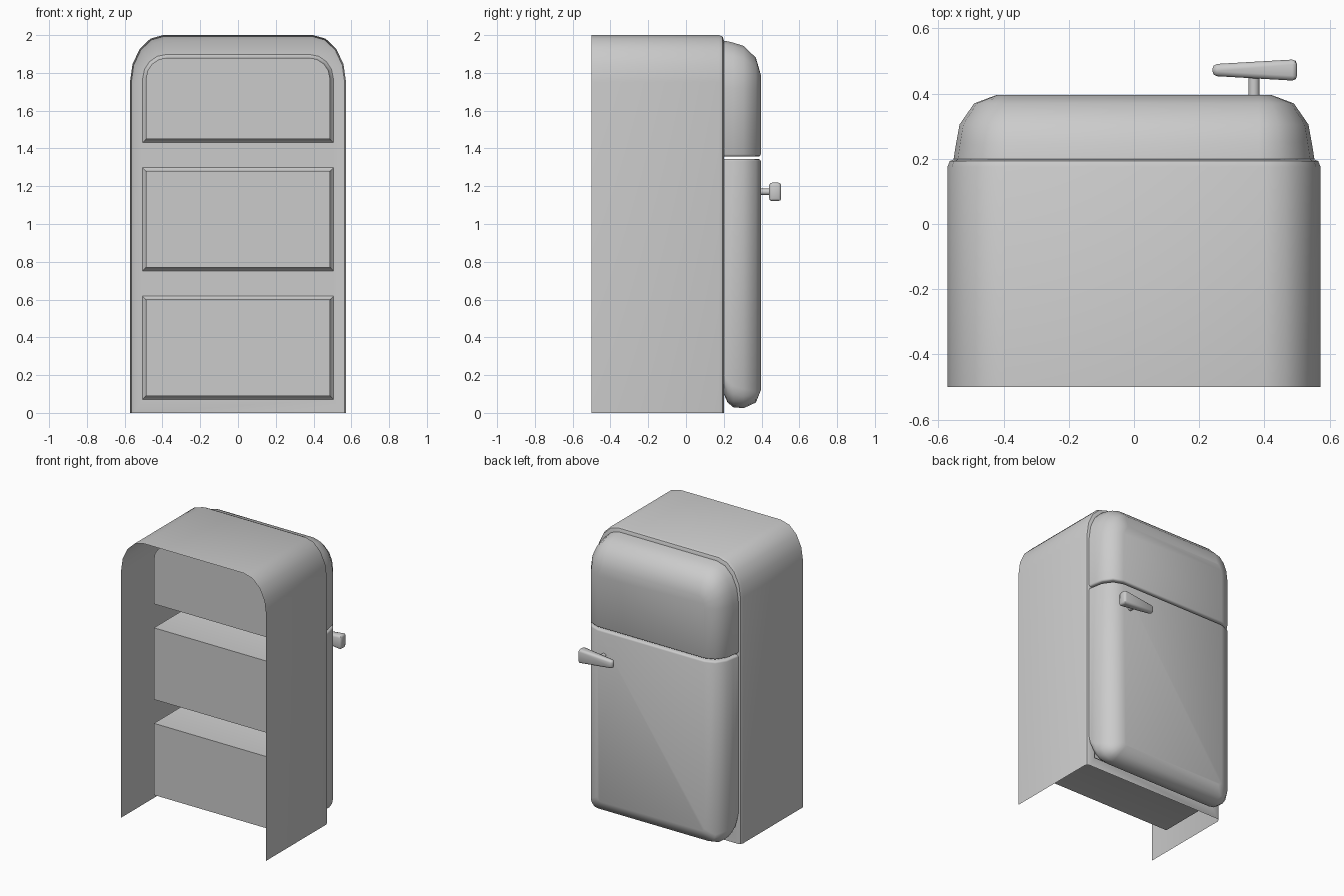
import bpy, bmesh, math

if "Cube" in bpy.data.objects:
    bpy.data.objects.remove(bpy.data.objects["Cube"])


def outline(hx, zb, zt, top=None, bot=None, n=4):
    """Closed (x, z) outline with optional elliptical top / bottom corners."""
    pts = []
    for sx, z, sz, r, a0 in ((1, zb, 1, bot, -90), (1, zt, -1, top, 0),
                             (-1, zt, -1, top, 90), (-1, zb, 1, bot, 180)):
        if not r:
            pts.append((sx * hx, z))
            continue
        cx, cz = sx * (hx - r[0]), z + sz * r[1]
        for i in range(n + 1):
            a = math.radians(a0 + 90 * i / n)
            pts.append((cx + r[0] * math.cos(a), cz + r[1] * math.sin(a)))
    return pts


def ring(bm, pts, y):
    return [bm.verts.new((x, y, z)) for x, z in pts]


def loft(bm, rings):
    for a, b in zip(rings, rings[1:]):
        for i in range(len(a)):
            j = (i + 1) % len(a)
            bm.faces.new((a[i], a[j], b[j], b[i]))


def finish(bm, name, angle=40):
    bmesh.ops.recalc_face_normals(bm, faces=bm.faces[:])
    me = bpy.data.meshes.new(name)
    bm.to_mesh(me)
    bm.free()
    ob = bpy.data.objects.new(name, me)
    bpy.context.collection.objects.link(ob)
    bpy.context.view_layer.objects.active = ob
    ob.select_set(True)
    bpy.ops.object.shade_smooth_by_angle(angle=math.radians(angle))
    ob.select_set(False)
    return ob


def loop_edges(bm, r):
    return [bm.edges.get((r[i], r[(i + 1) % len(r)])) for i in range(len(r))]


# Cabinet shell, open at the -y side and underneath
bm = bmesh.new()
shell = []
for y, d in ((-0.5, 0), (0.175, 0), (0.193, 0.007), (0.2, 0.025)):
    pts = outline(0.572 - d, 0, 2 - d, (0.175 - d / 2, 0.25 - d / 2))
    shell.append(ring(bm, pts, y))
for a, b in zip(shell, shell[1:]):
    for i in range(len(a)):
        j = (i + 1) % len(a)
        if a[i].co.z > 0 or a[j].co.z > 0:
            bm.faces.new((a[i], a[j], b[j], b[i]))
# a floor edge for the wall behind the doors
rim = shell[-1]
bm.edges.new((rim[-1], rim[0])) if not bm.edges.get((rim[-1], rim[0])) else None
for i in range(len(rim)):
    j = (i + 1) % len(rim)
    if not bm.edges.get((rim[i], rim[j])):
        bm.edges.new((rim[i], rim[j]))
fill = loop_edges(bm, rim)

# Three storage compartments opening through the wall, seen as boxes from -y
for zb, zt, r in ((0.09, 0.6, None), (0.77, 1.28, None), (1.45, 1.88, 0.11)):
    rings = []
    for y, d in ((0.2, 0.018), (0.188, 0.005), (0.17, 0), (-0.25, 0)):
        rings.append(ring(bm, outline(0.487 + d, zb - d, zt + d,
                                      (r + d, r + d) if r else None), y))
    loft(bm, rings)
    bm.faces.new(rings[-1])
    fill += loop_edges(bm, rings[0])
bmesh.ops.triangle_fill(bm, use_beauty=True, use_dissolve=False, edges=fill)
for v in [v for v in bm.verts if not v.link_faces]:
    bm.verts.remove(v)
finish(bm, "cabinet")

# Doors: one pillow form (y, half width, top, bottom) split in two
LEVELS = ((0.2, 0.553, 1.97, 0.10), (0.22, 0.55, 1.967, 0.055),
          (0.25, 0.545, 1.96, 0.03), (0.305, 0.535, 1.943, 0.025),
          (0.37, 0.49, 1.88, 0.055), (0.396, 0.42, 1.79, 0.12))


def door(name, split, upper):
    bm = bmesh.new()
    rings = []
    for y, hx, zt, zb in LEVELS:
        d = 0.553 - hx
        if upper:
            pts = outline(hx, split, zt, (0.17 - d, 0.25 - (1.97 - zt)))
        else:
            r = max(0.12 - d, 0.03)
            pts = outline(hx, zb, split, None, (r, r))
        rings.append(ring(bm, pts, y))
    loft(bm, rings)
    bm.faces.new(rings[-1])
    # soften the edges along the split
    bm.normal_update()
    sharp = [e for e in bm.edges if len(e.link_faces) == 2
             and all(abs(v.co.z - split) < 1e-4 for v in e.verts)
             and e.calc_face_angle() > 0.5]
    bmesh.ops.bevel(bm, geom=sharp, offset=0.012, segments=2, profile=0.5,
                    affect='EDGES')
    finish(bm, name, 60)


door("upper_door", 1.357, True)
door("lower_door", 1.344, False)

# Tapered handle grip
bm = bmesh.new()
bmesh.ops.create_cube(bm, size=1)
for v in bm.verts:
    wide = v.co.x > 0
    v.co.y = 0.472 + v.co.y * (0.066 if wide else 0.036)
    v.co.z = 1.17 + v.co.z * (0.1 if wide else 0.055)
    v.co.x = 0.5 if wide else 0.24
bmesh.ops.bevel(bm, geom=bm.edges[:], offset=0.015, segments=2, profile=0.5,
                affect='EDGES')
finish(bm, "door_handle", 50)

# Stem joining the handle to the lower door
bpy.ops.mesh.primitive_cylinder_add(vertices=12, radius=0.017, depth=0.07,
                                    location=(0.368, 0.42, 1.17),
                                    rotation=(math.pi / 2, 0, 0))
bpy.context.object.name = "handle_stem"
bpy.ops.object.shade_smooth_by_angle(angle=math.radians(40))
